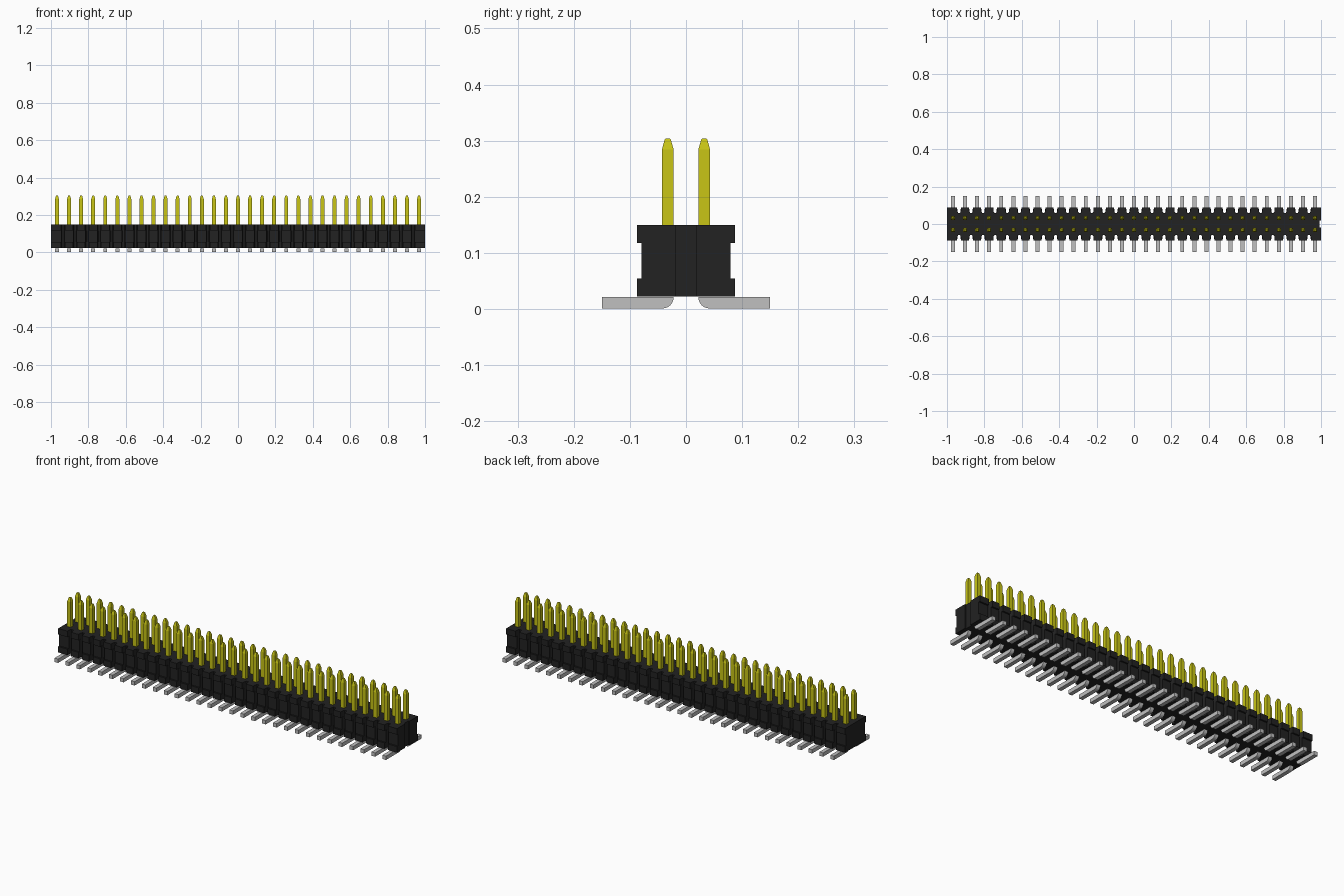
import bpy, bmesh, math
from mathutils import Vector

cube = bpy.data.objects.get("Cube")
if cube:
    bpy.data.objects.remove(cube, do_unlink=True)

COUNT = 31                 # pins per row
PITCH = 2.0 / COUNT
ROW_Y = 0.0325             # distance of each row from the centre line
R = 0.0105                 # half thickness of a pin
BASE, TOP = 0.022, 0.150   # bottom and top of the housing


def material(name, rgb):
    m = bpy.data.materials.new(name)
    m.use_nodes = True
    m.diffuse_color = (*rgb, 1)
    m.node_tree.nodes["Principled BSDF"].inputs["Base Color"].default_value = (*rgb, 1)
    return m


black = material("black plastic", (0.016, 0.016, 0.016))
gold = material("yellow plating", (0.58, 0.56, 0.008))
silver = material("tinned metal", (0.53, 0.53, 0.53))


def prism(bm, points, offset):
    """Extrude a closed polygon along an offset."""
    face = bm.faces.new([bm.verts.new(p) for p in points])
    moved = bmesh.ops.extrude_face_region(bm, geom=[face], use_keep_orig=True)["geom"]
    bmesh.ops.translate(bm, vec=Vector(offset),
                        verts=[g for g in moved if isinstance(g, bmesh.types.BMVert)])


def finish(bm, name, mat):
    bmesh.ops.recalc_face_normals(bm, faces=bm.faces)
    mesh = bpy.data.meshes.new(name)
    bm.to_mesh(mesh)
    bm.free()
    mesh.materials.append(mat)
    obj = bpy.data.objects.new(name, mesh)
    bpy.context.collection.objects.link(obj)
    return obj


centres = [-1 + PITCH * (i + 0.5) for i in range(COUNT)]


def outline(depth, gap):
    """Plan of the housing: notches between cells, a shallow slot in the +x end."""
    front = [(-1, -depth)]
    for i in range(1, COUNT):
        x = -1 + PITCH * i
        front += [(x - gap, -depth), (x - gap, -depth + 0.014), (x - gap * 0.6, -0.060),
                  (x + gap * 0.6, -0.060), (x + gap, -depth + 0.014), (x + gap, -depth)]
    front.append((1, -depth))
    slot = [(1, -0.019), (0.993, -0.019), (0.993, 0.019), (1, 0.019)]
    return front + slot + [(x, -y) for x, y in reversed(front)]


# Housing: wide flanges below and above a slightly recessed middle
for name, z0, z1, depth, gap in (
        ("housing_lower_flange", BASE, 0.054, 0.0875, 0.0105),
        ("housing_middle", 0.054, 0.118, 0.079, 0.008),
        ("housing_upper_flange", 0.118, TOP, 0.0875, 0.0105)):
    bm = bmesh.new()
    prism(bm, [(x, y, z0) for x, y in outline(depth, gap)], (0, 0, z1 - z0))
    finish(bm, name, black)

# Upright pins with tapered tips, and feet bent outward under the housing
bend = 0.020
for side, label in ((-1, "front"), (1, "back")):
    pins, feet = bmesh.new(), bmesh.new()
    foot = [(0.150, 0.001), (0.150, BASE - 0.0005), (ROW_Y - R, BASE - 0.0005)]
    for k in range(1, 7):
        a = math.radians(90 * k / 6)
        foot.append((ROW_Y - R + bend * (1 - math.cos(a)), 0.001 + bend * (1 - math.sin(a))))
    for x in centres:
        rings = []
        for z, r in ((TOP - 0.01, R), (0.284, R), (0.301, 0.0058), (0.304, 0.0040)):
            rings.append([pins.verts.new((x + sx * r, side * ROW_Y + sy * r, z))
                          for sx, sy in ((-1, -1), (1, -1), (1, 1), (-1, 1))])
        for lo, hi in zip(rings, rings[1:]):
            for j in range(4):
                k = (j + 1) % 4
                pins.faces.new((lo[j], lo[k], hi[k], hi[j]))
        pins.faces.new(rings[0])
        pins.faces.new(rings[-1])
        prism(feet, [(x - R, side * y, z) for y, z in foot], (2 * R, 0, 0))
    finish(pins, label + "_pins", gold)
    foot_obj = finish(feet, label + "_solder_feet", silver)
    foot_obj.location.z = -0.001 + 0.001
